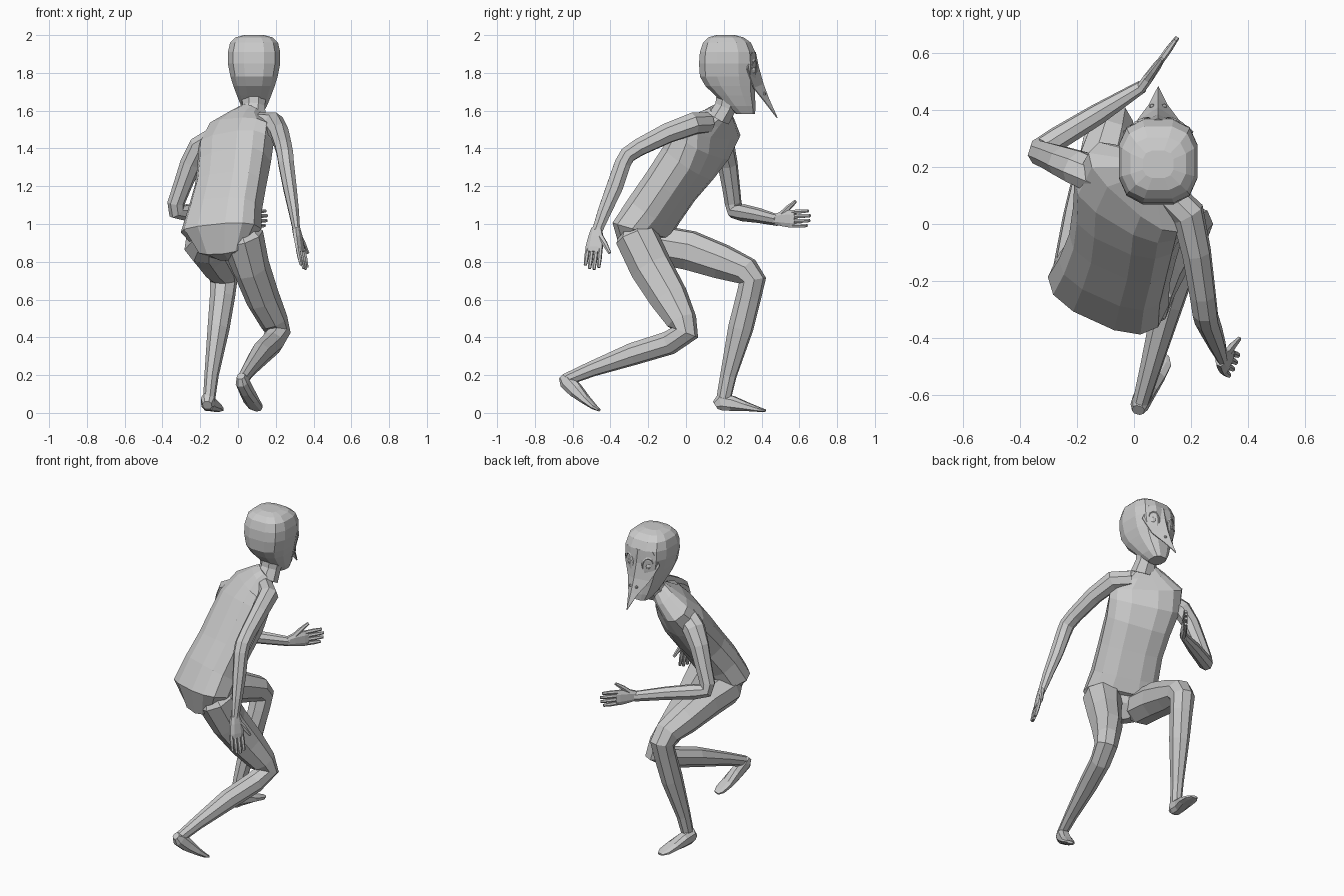
import bpy, bmesh, math
from mathutils import Vector as V


def make(name, bm):
    bmesh.ops.recalc_face_normals(bm, faces=bm.faces)
    me = bpy.data.meshes.new(name)
    bm.to_mesh(me)
    bm.free()
    ob = bpy.data.objects.new(name, me)
    bpy.context.collection.objects.link(ob)
    return ob


def loft(name, stations, side, n=8, p=1.0, axis=None, fat=1.0):
    """Skin through stations (x, y, z, half width, half depth[, side roll])."""
    bm = bmesh.new()
    c = [V(s[:3]) for s in stations]
    rings = []
    for i, s in enumerate(stations):
        a, b = c[max(i - 1, 0)], c[min(i + 1, len(c) - 1)]
        d0 = (c[i] - a).normalized()
        d1 = (b - c[i]).normalized()
        t = V(axis) if axis else (d0 + d1).normalized()
        w = V(side)
        if len(s) > 5:
            w.z = s[5]
        w = (w - t * w.dot(t)).normalized()
        d = t.cross(w)
        ring = []
        for k in range(n):
            u = 2 * math.pi * (k + 0.5) / n
            x, y = math.cos(u), math.sin(u)
            x = math.copysign(abs(x) ** p, x)
            y = math.copysign(abs(y) ** p, y)
            ring.append(bm.verts.new(c[i] + (w * x * s[3] + d * y * s[4]) * fat))
        rings.append(ring)
    for r, q in zip(rings, rings[1:]):
        for k in range(n):
            bm.faces.new((r[k], r[(k + 1) % n], q[(k + 1) % n], q[k]))
    bm.faces.new(rings[0])
    bm.faces.new(rings[-1])
    return make(name, bm)


# torso, leaning forward and twisted
loft("torso", [
    (-.06, -.19, .845, .07, .05, 0), (-.08, -.235, .885, .14, .10, 0),
    (-.09, -.235, .965, .22, .125, 0), (-.07, -.17, 1.07, .20, .125, .03),
    (-.04, -.08, 1.2, .193, .125, .07),
    (-.02, .01, 1.32, .2, .13, .15), (-.01, .08, 1.42, .215, .12, .3),
    (.015, .13, 1.505, .215, .092, .42), (.05, .165, 1.56, .115, .07, .35),
    (.075, .185, 1.595, .065, .055, .1)],
    (.9, -.44, 0), n=12, p=.75)
loft("neck", [(.075, .175, 1.56, .08, .065), (.083, .21, 1.62, .064, .062),
              (.085, .235, 1.72, .075, .075)], (1, 0, 0))

# head
HX = .085
loft("head", [
    (HX, .315, 1.583, .045, .052), (HX, .29, 1.625, .07, .08),
    (HX, .26, 1.68, .093, .108), (HX, .235, 1.73, .112, .135),
    (HX, .222, 1.78, .128, .152),
    (HX, .22, 1.85, .142, .155), (HX, .22, 1.91, .142, .15),
    (HX, .217, 1.96, .13, .13), (HX, .212, 1.988, .1, .095),
    (HX, .21, 2.0, .055, .05)], (1, 0, 0), n=12, p=.72, axis=(0, 0, 1))

# beaked mask: central ridge and mirrored edges
bm = bmesh.new()
ridge = [(.364, 1.91), (.38, 1.83), (.405, 1.74), (.435, 1.66)]
edge = [(.09, .345, 1.91), (.122, .32, 1.82), (.075, .355, 1.72), (.03, .415, 1.645)]
mid = [bm.verts.new((HX, y, z)) for y, z in ridge]
tip = bm.verts.new((HX, .48, 1.56))
for sx in (-1, 1):
    out = [bm.verts.new((HX + sx * x, y, z)) for x, y, z in edge]
    for i in range(3):
        bm.faces.new((mid[i], mid[i + 1], out[i + 1], out[i]))
    bm.faces.new((mid[3], tip, out[3]))
mask = make("beak_mask", bm)
mod = mask.modifiers.new("thickness", "SOLIDIFY")
mod.thickness = .006

# tall oval eyes with raised rims, and nostrils
for sx in (-1, 1):
    ex = HX + sx * .062
    tilt = (math.radians(82), math.radians(sx * 8), math.radians(-sx * 28))
    bpy.ops.mesh.primitive_torus_add(major_segments=12, minor_segments=4, major_radius=.032,
                                     minor_radius=.006, location=(ex, .357, 1.82), rotation=tilt)
    bpy.context.object.name = "eye_rim"
    bpy.context.object.scale = (1, 1.5, 1)
    bpy.ops.mesh.primitive_uv_sphere_add(segments=10, ring_count=6, radius=.024,
                                         location=(ex, .345, 1.815))
    bpy.context.object.name = "eye"
    bpy.ops.mesh.primitive_uv_sphere_add(segments=6, ring_count=4, radius=.009,
                                         location=(HX + sx * .022, .415, 1.69))
    bpy.context.object.name = "nostril"

# legs
loft("right_leg", [
    (0, -.275, 1.0, .06, .06), (.02, -.26, .93, .11, .107),
    (.07, -.185, .77, .09, .108), (.13, -.09, .61, .082, .098),
    (.19, -.022, .485, .07, .076), (.21, -.005, .425, .063, .07),
    (.18, -.09, .37, .058, .06), (.12, -.28, .312, .052, .057),
    (.06, -.5, .232, .036, .039), (.025, -.625, .18, .028, .032)], (.94, -.32, .14), fat=1.07)
loft("left_leg", [
    (-.17, -.22, .92, .07, .07), (-.18, -.14, .89, .10, .10),
    (-.155, .02, .86, .093, .102), (-.12, .19, .80, .088, .09),
    (-.085, .315, .75, .074, .075), (-.075, .352, .70, .068, .069),
    (-.082, .333, .62, .063, .063), (-.103, .29, .45, .054, .064),
    (-.14, .225, .2, .035, .042), (-.152, .2, .08, .03, .037)], (.96, -.25, -.07), fat=1.07)

# feet
loft("left_foot", [
    (-.163, .157, .04, .025, .025), (-.16, .185, .058, .038, .05),
    (-.152, .245, .05, .04, .042), (-.13, .32, .033, .046, .025),
    (-.115, .385, .018, .042, .013), (-.11, .42, .012, .02, .007)],
    (.97, -.25, 0), p=.8)
loft("right_foot", [
    (.015, -.655, .195, .022, .022), (.022, -.63, .168, .034, .044),
    (.045, -.583, .118, .037, .04), (.07, -.53, .068, .043, .025),
    (.095, -.485, .03, .04, .014), (.105, -.46, .015, .02, .008)],
    (.92, -.36, .1), p=.8)

# arms
loft("left_arm", [
    (-.10, .15, 1.46, .06, .065), (-.2, .2, 1.405, .055, .065),
    (-.25, .22, 1.32, .05, .056), (-.295, .238, 1.2, .045, .048),
    (-.328, .25, 1.11, .042, .045), (-.325, .262, 1.068, .042, .045),
    (-.27, .3, 1.06, .04, .044), (-.13, .385, 1.045, .036, .038),
    (.03, .485, 1.02, .021, .03)], (.5, -.85, -.2), fat=1.05)
loft("right_arm", [
    (.11, .11, 1.535, .055, .055), (.19, .035, 1.53, .058, .058),
    (.22, -.10, 1.48, .05, .053), (.242, -.25, 1.405, .045, .046),
    (.25, -.31, 1.365, .044, .044), (.255, -.335, 1.32, .042, .044),
    (.275, -.38, 1.19, .036, .045), (.295, -.43, 1.07, .028, .037),
    (.31, -.47, .965, .019, .028)], (1, .07, .15), fat=1.05)


# hands: palm, four fingers and a thumb
def hand(side, wrist, direction, spread):
    w, d = V(wrist), V(direction).normalized()
    s = V(spread)
    s = (s - d * s.dot(d)).normalized()

    def st(a, b, hw, hd):
        return (*(w + d * a + s * b), hw, hd)
    loft(side + "_palm", [st(-.015, 0, .028, .019), st(.03, .002, .042, .019),
                          st(.09, 0, .05, .016), st(.115, 0, .047, .012)], s, p=.8)
    for i, length in enumerate((.09, .108, .112, .1)):
        b = -.036 + i * .024
        loft(side + "_finger", [st(.10, b, .012, .012), st(.10 + length * .5, b * 1.05, .012, .012),
                                st(.10 + length, b * 1.08, .009, .008)], s, n=6)
    loft(side + "_thumb", [st(.025, .02, .019, .016), st(.07, .058, .015, .013),
                           st(.12, .092, .009, .008)], s, n=6)


hand("left", (.03, .485, 1.025), (.125, .175, .006), (0, 0, 1))
hand("right", (.31, -.475, .965), (.045, -.025, -.21), (.35, .93, .1))
